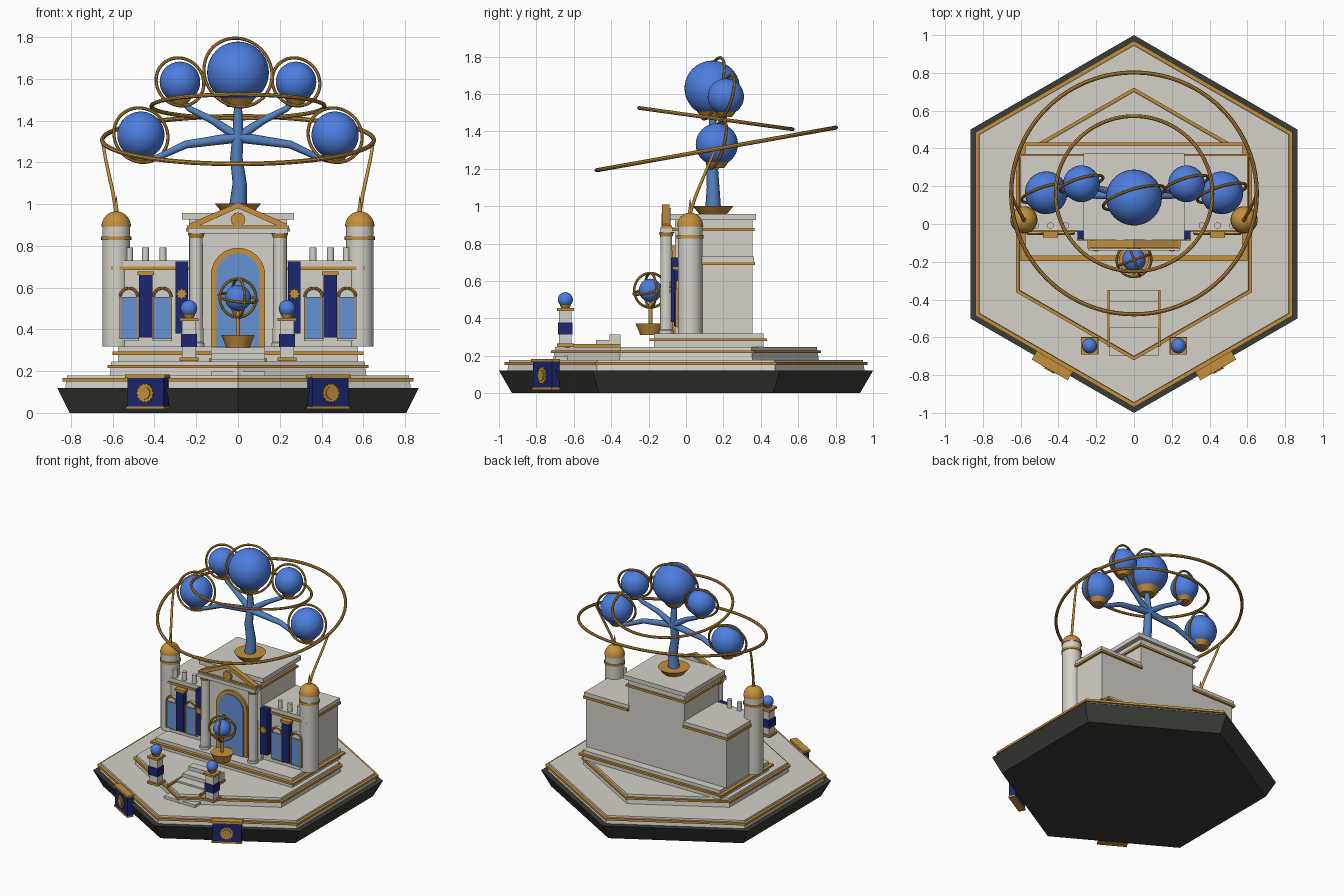
import bpy, math
from math import sin, cos, pi, radians
from mathutils import Matrix, Vector

if "Cube" in bpy.data.objects:
    bpy.data.objects.remove(bpy.data.objects["Cube"])


def material(name, r, g, b):
    m = bpy.data.materials.new(name)
    m.diffuse_color = (r, g, b, 1)
    m.use_nodes = True
    m.node_tree.nodes["Principled BSDF"].inputs["Base Color"].default_value = m.diffuse_color
    return m


STONE = material("ivory stone", .66, .64, .58)
DARK = material("charcoal", .042, .045, .038)
GOLD = material("gold", .56, .28, .045)
NAVY = material("navy", .012, .02, .17)
ORB = material("orb blue", .075, .21, .74)
GLASS = material("window blue", .13, .29, .66)
BARK = material("trunk blue", .09, .22, .52)


def mesh(name, verts, faces, mat, smooth=False, matrix=None):
    me = bpy.data.meshes.new(name)
    me.from_pydata(verts, [], faces)
    me.materials.append(mat)
    if smooth:
        me.shade_smooth()
        me.set_sharp_from_angle(angle=radians(35))
    ob = bpy.data.objects.new(name, me)
    if matrix:
        ob.matrix_world = matrix
    bpy.context.collection.objects.link(ob)
    return ob


def prism(name, pts, y0, y1, mat, matrix=None):
    """Extrude an xz outline (counter-clockwise seen from the front) from y0 (front) to y1."""
    n = len(pts)
    v = [(x, y0, z) for x, z in pts] + [(x, y1, z) for x, z in pts]
    f = [list(range(n)), list(range(2 * n - 1, n - 1, -1))]
    f += [(i, i + n, (i + 1) % n + n, (i + 1) % n) for i in range(n)]
    return mesh(name, v, f, mat, matrix=matrix)


def box(name, x0, x1, y0, y1, z0, z1, mat, matrix=None):
    x0, x1 = min(x0, x1), max(x0, x1)
    return prism(name, [(x0, z0), (x1, z0), (x1, z1), (x0, z1)], y0, y1, mat, matrix)


def lathe(name, prof, x, y, mat, n=32, phase=0, smooth=True):
    """Revolve a bottom-to-top (radius, z) profile about the vertical through x, y."""
    v = [(x + r * cos(phase + 2 * pi * i / n), y + r * sin(phase + 2 * pi * i / n), z)
         for r, z in prof for i in range(n)]
    f = [(k * n + i, k * n + (i + 1) % n, (k + 1) * n + (i + 1) % n, (k + 1) * n + i)
         for k in range(len(prof) - 1) for i in range(n)]
    f += [list(range(n - 1, -1, -1)), list(range((len(prof) - 1) * n, len(prof) * n))]
    return mesh(name, v, f, mat, smooth)


def hexagon(name, prof, mat):
    return lathe(name, prof, 0, 0, mat, 6, pi / 2, False)


def ball(name, x, y, z, r, mat):
    prof = [(max(r * cos(a), .0005), z + r * sin(a)) for a in [-pi / 2 + pi * i / 20 for i in range(21)]]
    return lathe(name, prof, x, y, mat, 40)


def ring(name, loc, R, r, rot, mat=GOLD, arc=2 * pi, n=72, m=8):
    v, f = [], []
    full = arc > 6
    rows = n if full else n + 1
    for i in range(rows):
        a = arc * i / n
        for j in range(m):
            b = 2 * pi * j / m
            d = R + r * cos(b)
            v.append((d * cos(a), d * sin(a), r * sin(b)))
    for i in range(n):
        k = (i + 1) % rows
        f += [(i * m + j, k * m + j, k * m + (j + 1) % m, i * m + (j + 1) % m) for j in range(m)]
    mt = Matrix.Translation(loc)
    for axis, deg in zip("XYZ", rot):
        mt = mt @ Matrix.Identity(4) if not deg else mt
    ob = mesh(name, v, f, mat, True)
    ob.location = loc
    ob.rotation_euler = [radians(d) for d in rot]
    return ob


def tube(name, pts, mat, res=2):
    """Round bar through (x, y, z, radius) points."""
    cu = bpy.data.curves.new(name, 'CURVE')
    cu.dimensions = '3D'
    cu.bevel_depth, cu.bevel_resolution, cu.use_fill_caps = 1, res, True
    s = cu.splines.new('POLY')
    s.points.add(len(pts) - 1)
    for p, (x, y, z, r) in zip(s.points, pts):
        p.co, p.radius = (x, y, z, 1), r
    cu.materials.append(mat)
    bpy.context.collection.objects.link(bpy.data.objects.new(name, cu))


def arch(cx, w, z0, spring):
    return [(cx - w, z0), (cx + w, z0)] + [(cx + w * cos(pi * i / 20), spring + w * sin(pi * i / 20)) for i in range(21)]


def star(cx, cz, r0, r1, n):
    return [(cx + (r0, r1)[i % 2] * cos(pi * i / n), cz + (r0, r1)[i % 2] * sin(pi * i / n)) for i in range(2 * n)]


# hexagonal base and terraces
hexagon("base", [(.93, 0), (1, .12)], DARK)
hexagon("lower_terrace", [(.955, .12), (.945, .178)], STONE)
hexagon("lower_terrace_trim", [(.97, .15), (.97, .166)], GOLD)
hexagon("upper_terrace", [(.71, .178), (.70, .246)], STONE)
hexagon("upper_terrace_trim", [(.722, .214), (.722, .229)], GOLD)
box("plinth", -.575, .575, -.17, .415, .246, .318, STONE)
box("plinth_trim", -.6, .6, -.195, .432, .278, .293, GOLD)

# entrance steps with gold rails
for i, (y, z) in enumerate([(-.41, .313), (-.48, .285), (-.55, .258), (-.62, .228), (-.70, .198)]):
    box(f"step_{i}", -.13, .13, y, -.35, .17, z, STONE)

# main hall
box("hall", -.235, .235, -.06, .355, .318, .925, STONE)
box("hall_trim", -.25, .25, -.075, .365, .868, .884, GOLD)
box("hall_roof", -.268, .268, -.085, .375, .925, .957, STONE)
prism("door_frame", arch(0, .13, .318, .66), -.078, -.06, GOLD)
prism("door", arch(0, .103, .318, .66), -.085, -.078, GLASS)

# portico
box("entablature", -.24, .24, -.14, -.06, .858, .885, STONE)
box("pediment_base", -.245, .245, -.13, -.075, .88, .897, GOLD)
prism("tympanum", [(-.21, .897), (.21, .897), (0, .99)], -.117, -.08, STONE)
for s in (-1, 1):
    pts = [(0, .98), (0, 1.008), (s * .235, .905), (s * .235, .89), (s * .2, .89)]
    prism("pediment_slope", pts if s < 0 else pts[::-1], -.127, -.088, GOLD)
prism("pediment_emblem", star(0, .925, .036, .032, 12), -.132, -.117, GOLD)

for s in (-1, 1):
    # columns and star banners
    lathe("column", [(.039, .318), (.039, .335), (.034, .34), (.031, .845)], s * .2, -.105, STONE, 12, smooth=False)
    lathe("column_capital", [(.033, .838), (.04, .858)], s * .2, -.105, GOLD)
    box("star_banner", s * .24, s * .3, -.08, -.03, .38, .725, NAVY)
    prism("banner_star", star(s * .27, .57, .031, .019, 8), -.088, -.08, GOLD)

    # side wing
    box("wing", s * .23, s * .59, -.03, .355, .318, .725, STONE)
    box("wing_trim", s * .23, s * .607, -.042, .37, .685, .702, GOLD)
    box("wing_cap", s * .23, s * .6, -.035, .363, .702, .73, STONE)
    for cx in (.522, .362):
        box("window", s * (cx - .042), s * (cx + .042), -.053, -.045, .355, .555, GLASS)
        prism("window_surround", arch(s * cx, .047, .345, .555), -.045, -.028, STONE)
        ring("window_arch", (s * cx, -.05, .555), .042, .007, (90, 0, 0), arc=pi, n=20)
        for e in (-1, 1):
            box("window_jamb", s * cx + e * .042 - .004, s * cx + e * .042 + .004, -.056, -.03, .355, .56, GOLD)
    box("wing_pilaster", s * .41, s * .474, -.065, -.03, .36, .66, NAVY)
    box("pilaster_cap", s * .402, s * .482, -.072, -.03, .66, .678, GOLD)
    for x in (.52, .443, .36):
        lathe("roof_post", [(.017, .73), (.017, .792)], s * x, -.008, STONE, 16)

    # corner tower with dome and ring support
    tx, ty = s * .583, .022
    lathe("tower", [(.066, .318), (.066, .9)], tx, ty, STONE)
    lathe("tower_ring", [(.072, .828), (.072, .845)], tx, ty, GOLD)
    lathe("tower_dome", [(.07 * cos(a) + .0005, .892 + .073 * sin(a)) for a in [pi / 2 * i / 10 for i in range(11)]], tx, ty, GOLD)
    lathe("dome_spike", [(.013, .955), (.001, 1.04)], tx, ty, GOLD, 12)
    tube("ring_support", [(tx, ty, .96, .009), (s * .598, .05, 1.05, .009), (s * .635, .12, 1.22, .008),
                          (s * .65, .16, 1.31, .008)], GOLD)

    # lamp pedestals beside the steps
    px, py = s * .235, -.645
    box("step_rail", s * .128, s * .14, -.65, -.35, .243, .262, GOLD)
    for nm, w, z0, z1, mt in (("base", .046, .248, .265, GOLD), ("shaft", .034, .265, .445, STONE),
                              ("band", .039, .315, .378, NAVY), ("cap", .045, .44, .455, GOLD)):
        box("lamp_" + nm, px - w, px + w, py - w, py + w, z0, z1, mt)
    lathe("lamp_cup", [(.022, .455), (.03, .472)], px, py, GOLD, 16)
    ball("lamp_orb", px, py, .5, .04, ORB)

    # plaques on the front faces of the base
    mt = Matrix.Rotation(s * radians(30), 4, 'Z')
    box("plaque", -.1, .1, -.886, -.84, .025, .175, NAVY, mt)
    box("plaque_top", -.11, .11, -.892, -.84, .168, .184, GOLD, mt)
    box("plaque_bottom", -.105, .105, -.89, -.84, .018, .03, GOLD, mt)
    prism("plaque_emblem", star(0, .095, .048, .041, 14), -.893, -.886, GOLD, mt)
    prism("plaque_emblem_boss", star(0, .095, .03, .03, 14), -.899, -.893, GOLD, mt)

# armillary sphere before the door
ay = -.19
lathe("armillary_bowl", [(.055, .31), (.06, .325), (.08, .372)], 0, ay, GOLD, 16)
lathe("armillary_stem", [(.01, .37), (.01, .5)], 0, ay, GOLD, 12)
ball("armillary_orb", 0, ay, .55, .062, ORB)
for rot in ((90, 0, 20), (90, 0, 110), (12, 8, 0)):
    ring("armillary_ring", (0, ay, .55), .092, .007, rot, n=48)

# orb tree: pot, trunk, branches, orbs in cups with rings
lathe("tree_pot", [(.07, .955), (.08, .965), (.11, 1.002)], 0, .145, GOLD, 24)
tube("trunk", [(0, .145, .99, .042), (.008, .145, 1.1, .034), (-.008, .14, 1.22, .03), (0, .15, 1.34, .026),
               (0, .14, 1.49, .018)], BARK)
orbs = [(0, .14, 1.63, .148)]
for s in (-1, 1):
    orbs += [(s * .278, .213, 1.585, .097), (s * .465, .165, 1.33, .113)]
    tube("upper_branch", [(0, .15, 1.32, .024), (s * .12, .17, 1.40, .018), (s * .23, .2, 1.455, .015),
                          (s * .278, .213, 1.50, .013)], BARK)
    tube("lower_branch", [(0, .15, 1.32, .026), (s * .25, .155, 1.285, .019), (s * .38, .16, 1.225, .015),
                          (s * .46, .165, 1.205, .013)], BARK)
for x, y, z, r in orbs:
    ball("tree_orb", x, y, z, r, ORB)
    lathe("orb_cup", [(.34 * r, z - 1.12 * r), (.56 * r, z - .82 * r)], x, y, GOLD, 20)
    ring("orb_ring", (x, y, z), r + .022, .008, (75, 0, 17))

# great orbit rings
ring("outer_orbit", (0, .162, 1.306), .65, .011, (10.1, 0, 0), n=120)
ring("inner_orbit", (0, .16, 1.468), .415, .01, (-7.9, 0, 0), n=96)
